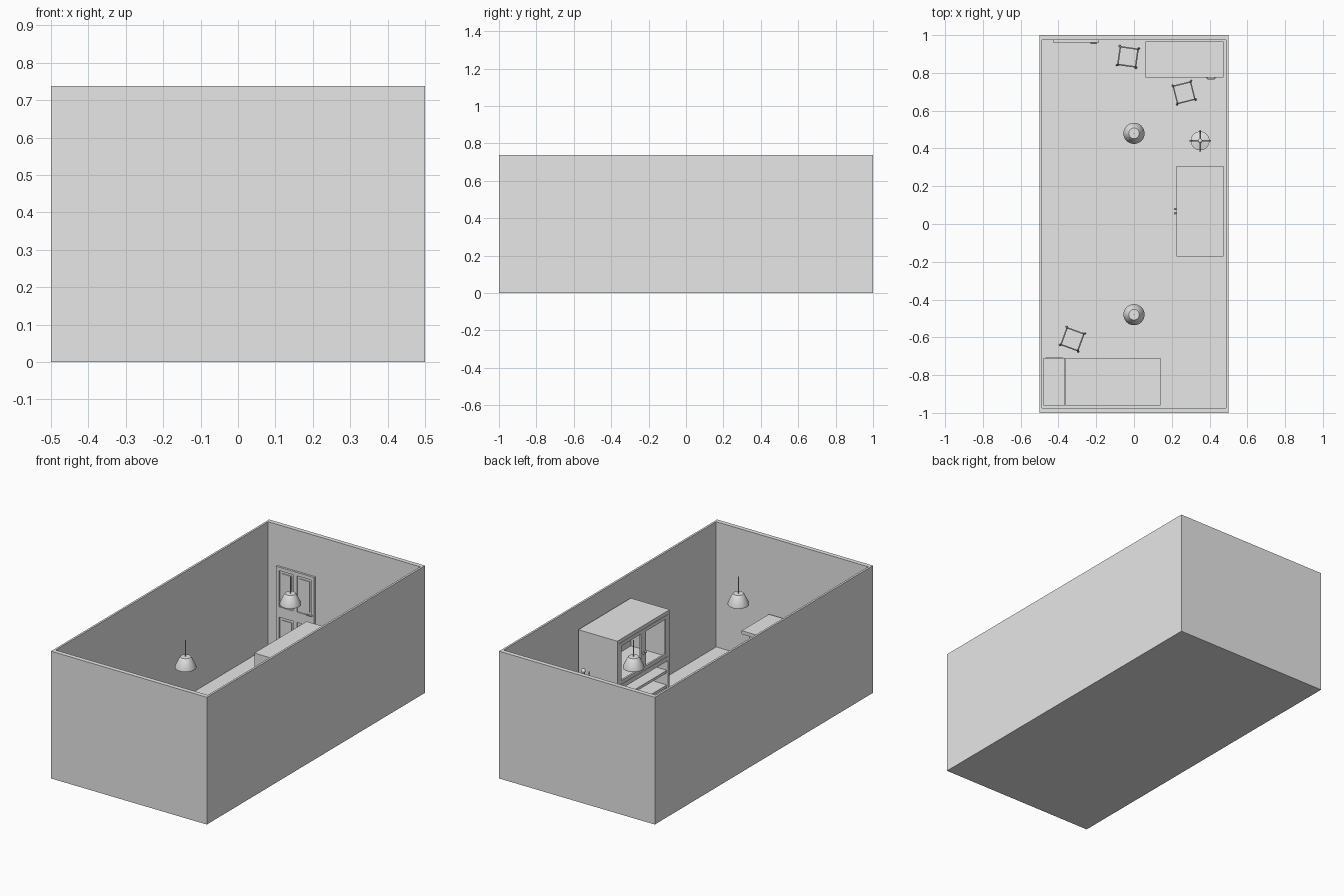
import bpy, bmesh, math
from mathutils import Vector, Matrix

if "Cube" in bpy.data.objects:
    bpy.data.objects.remove(bpy.data.objects["Cube"])

grey = bpy.data.materials.new("plain_grey")
grey.diffuse_color = (0.8, 0.8, 0.8, 1)
grey.use_nodes = True
grey.node_tree.nodes["Principled BSDF"].inputs["Base Color"].default_value = grey.diffuse_color


def make(name, bm, smooth=False):
    bmesh.ops.recalc_face_normals(bm, faces=bm.faces)
    me = bpy.data.meshes.new(name)
    bm.to_mesh(me)
    bm.free()
    me.materials.append(grey)
    ob = bpy.data.objects.new(name, me)
    bpy.context.collection.objects.link(ob)
    if smooth:
        bpy.ops.object.select_all(action='DESELECT')
        ob.select_set(True)
        bpy.context.view_layer.objects.active = ob
        bpy.ops.object.shade_smooth_by_angle(angle=math.radians(40))
    return ob


def add_box(bm, x0, x1, y0, y1, z0, z1):
    m = Matrix.Translation(((x0 + x1) / 2, (y0 + y1) / 2, (z0 + z1) / 2)) @ \
        Matrix.Diagonal((x1 - x0, y1 - y0, z1 - z0, 1))
    bmesh.ops.create_cube(bm, size=1, matrix=m)


def boxes(name, *dims):
    bm = bmesh.new()
    for d in dims:
        add_box(bm, *d)
    return make(name, bm)


def add_rod(bm, a, b, r, r2=None, seg=12):
    a, b = Vector(a), Vector(b)
    m = Matrix.Translation((a + b) / 2) @ (b - a).to_track_quat('Z', 'Y').to_matrix().to_4x4()
    bmesh.ops.create_cone(bm, cap_ends=True, segments=seg, radius1=r,
                          radius2=r if r2 is None else r2, depth=(b - a).length, matrix=m)


def lathe(name, profile, loc, seg=32):
    bm = bmesh.new()
    vs = [bm.verts.new((r, 0, z)) for r, z in profile]
    es = [bm.edges.new(p) for p in zip(vs, vs[1:])]
    bmesh.ops.spin(bm, geom=vs + es, cent=(0, 0, 0), axis=(0, 0, 1),
                   angle=math.tau, steps=seg)
    bmesh.ops.remove_doubles(bm, verts=bm.verts, dist=1e-5)
    ob = make(name, bm, True)
    ob.location = loc
    return ob


# Room shell: floor and open-topped walls
H, WX, WY = 0.738, 0.488, 0.974
bm = bmesh.new()
add_box(bm, -0.5, 0.5, -1, 1, 0, H)
top = max(bm.faces, key=lambda f: f.calc_center_median().z)
inner = bmesh.ops.extrude_face_region(bm, geom=[top])
bmesh.ops.delete(bm, geom=[top], context='FACES_ONLY')
cap = [f for f in inner['geom'] if isinstance(f, bmesh.types.BMFace)][0]
for v in cap.verts:
    v.co.x *= WX / 0.5
    v.co.y *= WY
pit = bmesh.ops.extrude_face_region(bm, geom=[cap])
bmesh.ops.delete(bm, geom=[cap], context='FACES_ONLY')
for v in pit['geom']:
    if isinstance(v, bmesh.types.BMVert):
        v.co.z = 0.012
make("room_shell", bm)
F = 0.012

# Door on the back wall: slab, frame rails and raised panels
dx0, dx1, dz = -0.43, -0.185, 0.50
mid = (dx0 + dx1) / 2
boxes("door_slab", (dx0, dx1, 0.969, WY, F, dz))
boxes("door_rails",
      (dx0, dx0 + 0.02, 0.962, 0.97, F, dz), (dx1 - 0.02, dx1, 0.962, 0.97, F, dz),
      (mid - 0.012, mid + 0.012, 0.962, 0.97, F, dz),
      (dx0, dx1, 0.962, 0.97, F, 0.045), (dx0, dx1, 0.962, 0.97, 0.21, 0.27),
      (dx0, dx1, 0.962, 0.97, dz - 0.02, dz))
for side, cx in (("left", (dx0 + mid) / 2 + 0.004), ("right", (dx1 + mid) / 2 - 0.004)):
    boxes("door_panels_" + side,
          (cx - 0.033, cx + 0.033, 0.965, 0.97, 0.06, 0.195),
          (cx - 0.033, cx + 0.033, 0.965, 0.97, 0.285, 0.465))
bm = bmesh.new()
add_rod(bm, (-0.20, 0.963, 0.275), (-0.20, 0.955, 0.275), 0.005)
add_rod(bm, (-0.196, 0.956, 0.275), (-0.23, 0.956, 0.275), 0.004)
make("door_handle", bm, True)

# Tall cupboard by the right wall
x0, x1, y0, y1, ct = 0.235, 0.475, -0.172, 0.308, 0.605
boxes("cupboard_carcass",
      (x0, x1, y0, y0 + 0.012, F, ct), (x0, x1, y1 - 0.012, y1, F, ct),
      (x0, x1, y0, y1, ct - 0.015, ct), (x1 - 0.01, x1, y0, y1, F, ct),
      (x0, x1, y0, y1, F, F + 0.03))
boxes("cupboard_shelves", *[(x0, x1, y0, y1, z - 0.015, z) for z in (0.17, 0.255, 0.335)])
boxes("cupboard_front_trim",
      (0.225, x0, y0, y0 + 0.015, F, ct), (0.225, x0, y1 - 0.015, y1, F, ct),
      (0.225, x0, y0, y1, ct - 0.02, ct), (0.225, x0, y0, y1, 0.315, 0.34))
ym = (y0 + y1) / 2
for side, a, b in (("front", y0 + 0.015, ym - 0.001), ("back", ym + 0.001, y1 - 0.015)):
    t = 0.022
    boxes("cupboard_door_" + side,
          (0.225, x0, a, a + t, 0.342, 0.583), (0.225, x0, b - t, b, 0.342, 0.583),
          (0.225, x0, a, b, 0.342, 0.362), (0.225, x0, a, b, 0.563, 0.583))
for n, y in (("front", ym - 0.011), ("back", ym + 0.011)):
    bm = bmesh.new()
    bmesh.ops.create_uvsphere(bm, u_segments=16, v_segments=8, radius=0.006,
                              matrix=Matrix.Translation((0.217, y, 0.45)))
    add_rod(bm, (0.217, y, 0.45), (0.226, y, 0.45), 0.003)
    make("cupboard_knob_" + n, bm, True)

# Long desk in the front left corner
dh = 0.30
boxes("long_desk_top", (-0.363, 0.14, -0.96, -0.71, dh - 0.02, dh))
boxes("long_desk_pedestal", (-0.478, -0.365, -0.96, -0.71, F, dh))
boxes("long_desk_end_panel", (0.09, 0.105, -0.94, -0.73, F, dh - 0.02))
boxes("long_desk_drawers", *[(-0.468, -0.375, -0.712, -0.707, z, z + 0.075)
                             for z in (0.03, 0.115, 0.2)])

# Desk in the back right corner
boxes("corner_desk_top", (0.06, 0.475, 0.775, 0.965, dh - 0.02, dh))
boxes("corner_desk_pedestal", (0.345, 0.47, 0.785, 0.96, F, dh - 0.02))
boxes("corner_desk_end_panel", (0.065, 0.08, 0.785, 0.96, F, dh - 0.02))
boxes("corner_desk_drawers", *[(0.355, 0.46, 0.779, 0.786, z, z + 0.07)
                               for z in (0.035, 0.115, 0.195)])
for i, z in enumerate((0.07, 0.15, 0.23)):
    bm = bmesh.new()
    pts = [(0.382, 0.78, z), (0.39, 0.768, z), (0.425, 0.768, z), (0.433, 0.78, z)]
    for a, b in zip(pts, pts[1:]):
        add_rod(bm, a, b, 0.003, seg=8)
    make("drawer_handle_%d" % (i + 1), bm, True)

# Square stools with slightly splayed legs
for i, (x, y, rot) in enumerate(((-0.032, 0.885, -8), (0.265, 0.695, 14), (-0.326, -0.61, -20))):
    seat = boxes("stool_seat_%d" % (i + 1), (-0.046, 0.046, -0.046, 0.046, 0.165, 0.18))
    bm = bmesh.new()
    for sx in (-1, 1):
        for sy in (-1, 1):
            add_rod(bm, (sx * 0.051, sy * 0.051, F), (sx * 0.042, sy * 0.042, 0.17), 0.006)
    for s in (-1, 1):
        add_rod(bm, (-0.047, s * 0.047, 0.075), (0.047, s * 0.047, 0.075), 0.004, seg=8)
        add_rod(bm, (s * 0.047, -0.047, 0.075), (s * 0.047, 0.047, 0.075), 0.004, seg=8)
    legs = make("stool_legs_%d" % (i + 1), bm, True)
    for ob in (seat, legs):
        ob.location = (x, y, 0)
        ob.rotation_euler.z = math.radians(rot)

# Coat stand: round base, pole with ball top, four hooks
lathe("coat_stand_pole", [(0, F), (0.05, F), (0.05, 0.022), (0.012, 0.03), (0.007, 0.045),
                          (0.007, 0.44), (0.012, 0.447), (0.012, 0.455), (0.007, 0.462),
                          (0, 0.464)], (0.35, 0.44, 0))
bm = bmesh.new()
for k in range(4):
    c, s = math.cos(k * math.pi / 2), math.sin(k * math.pi / 2)
    add_rod(bm, (0, 0, 0.39), (0.04 * c, 0.04 * s, 0.395), 0.004, seg=8)
    add_rod(bm, (0.04 * c, 0.04 * s, 0.394), (0.055 * c, 0.055 * s, 0.425), 0.004, seg=8)
make("coat_stand_hooks", bm, True).location = (0.35, 0.44, 0)

# Hanging lamps: open conical shades on cords
for n, y in (("front", -0.48), ("back", 0.48)):
    lathe("lamp_shade_" + n, [(0, 0.642), (0.028, 0.642), (0.033, 0.635), (0.056, 0.588),
                              (0.056, 0.578), (0.052, 0.578), (0.03, 0.632), (0, 0.636)], (0, y, 0))
    bm = bmesh.new()
    add_rod(bm, (0, 0, 0.64), (0, 0, H), 0.002, seg=8)
    make("lamp_cord_" + n, bm).location = (0, y, 0)
